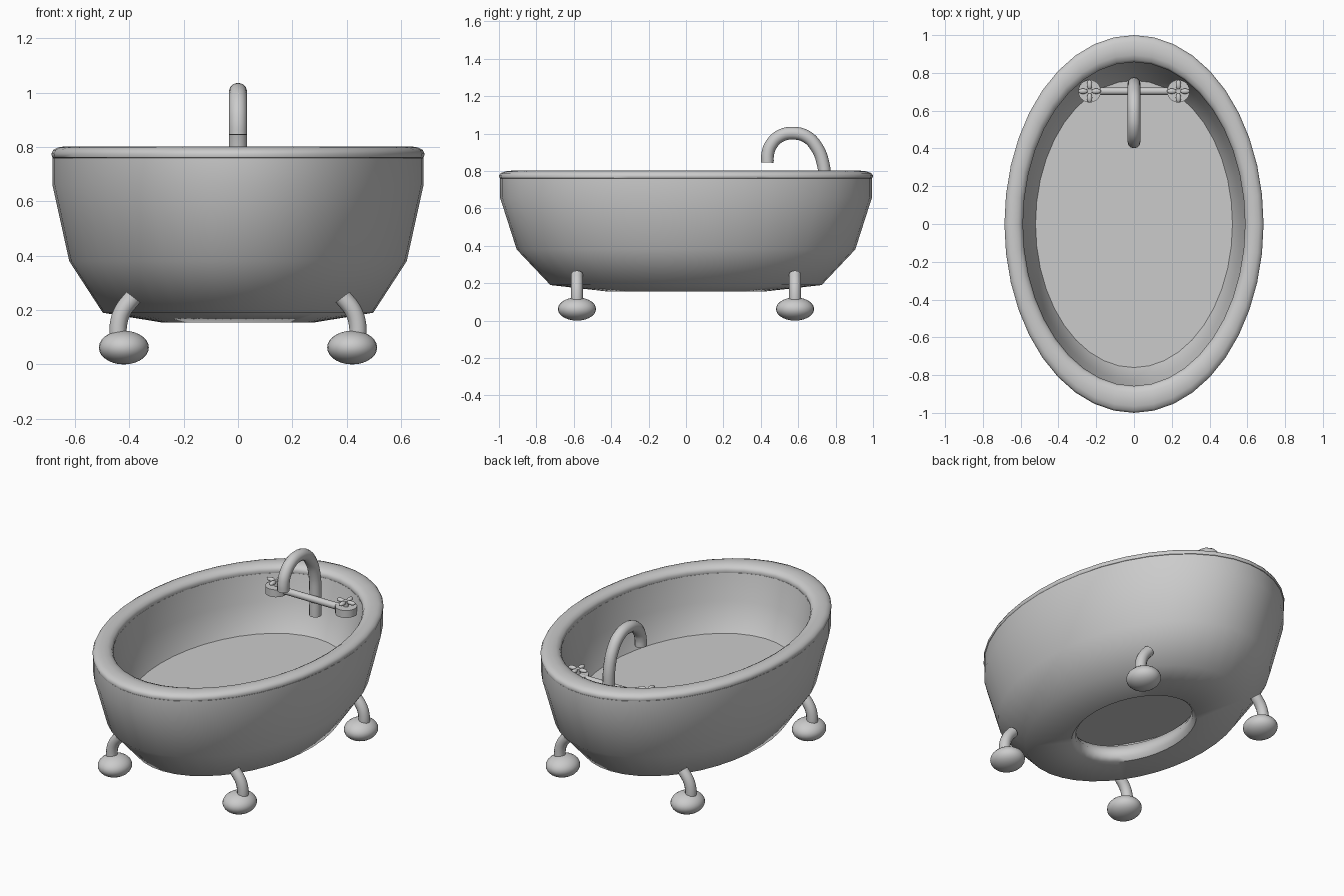
import bpy
import bmesh
import math
from mathutils import Matrix

cube = bpy.data.objects.get("Cube")
if cube:
    bpy.data.objects.remove(cube, do_unlink=True)

RATIO = 0.686   # tub width over tub length
SEGMENTS = 40

grey = bpy.data.materials.new("plain_grey")
grey.use_nodes = True
colour = (0.6, 0.6, 0.6, 1)
grey.diffuse_color = colour
grey.node_tree.nodes["Principled BSDF"].inputs["Base Color"].default_value = colour


def finish(name, mesh, angle=35):
    """Link a mesh, colour it and smooth it with sharp edges kept."""
    mesh.materials.clear()
    mesh.materials.append(grey)
    obj = bpy.data.objects.new(name, mesh)
    bpy.context.collection.objects.link(obj)
    bpy.ops.object.select_all(action="DESELECT")
    obj.select_set(True)
    bpy.context.view_layer.objects.active = obj
    bpy.ops.object.shade_smooth_by_angle(angle=math.radians(angle))
    return obj


def from_bmesh(name, bm, angle=35):
    bmesh.ops.recalc_face_normals(bm, faces=bm.faces)
    mesh = bpy.data.meshes.new(name)
    bm.to_mesh(mesh)
    bm.free()
    return finish(name, mesh, angle)


def oval_lathe(name, profile, angle=35):
    """Sweep a closed (radius, height) profile round an oval."""
    bm = bmesh.new()
    rings = []
    for i in range(SEGMENTS):
        a = 2 * math.pi * i / SEGMENTS
        rings.append([bm.verts.new((r * RATIO * math.cos(a), r * math.sin(a), z))
                      for r, z in profile])
    n = len(profile)
    for i, ring in enumerate(rings):
        after = rings[(i + 1) % SEGMENTS]
        for j in range(n):
            k = (j + 1) % n
            bm.faces.new((ring[j], after[j], after[k], ring[k]))
    return from_bmesh(name, bm, angle)


def tube(name, points, radius):
    """Smooth round tube through the points, with capped ends."""
    curve = bpy.data.curves.new(name + "_path", "CURVE")
    curve.dimensions = "3D"
    curve.bevel_depth = radius
    curve.bevel_resolution = 4
    curve.resolution_u = 5
    curve.use_fill_caps = True
    spline = curve.splines.new("BEZIER")
    spline.bezier_points.add(len(points) - 1)
    for bp, p in zip(spline.bezier_points, points):
        bp.co = p
        bp.handle_left_type = bp.handle_right_type = "AUTO"
    helper = bpy.data.objects.new(name + "_path", curve)
    bpy.context.collection.objects.link(helper)
    graph = bpy.context.evaluated_depsgraph_get()
    mesh = bpy.data.meshes.new_from_object(helper.evaluated_get(graph))
    bpy.data.objects.remove(helper, do_unlink=True)
    return finish(name, mesh)


def ball(bm, centre, size):
    bmesh.ops.create_uvsphere(bm, u_segments=24, v_segments=14, radius=1,
                              matrix=Matrix.Translation(centre) @ Matrix.Diagonal((*size, 1)))


def cylinder(bm, centre, radius, depth):
    bmesh.ops.create_cone(bm, cap_ends=True, segments=24, radius1=radius, radius2=radius,
                          depth=depth, matrix=Matrix.Translation(centre))


# Tub shell: outside wall, open underside with a rounded lip, inside wall
oval_lathe("tub_shell", [
    (0.995, 0.76), (0.995, 0.66), (0.905, 0.38), (0.725, 0.19), (0.415, 0.155),
    (0.39, 0.175), (0.385, 0.21), (0.42, 0.26), (0.64, 0.31), (0.76, 0.43),
    (0.825, 0.6), (0.86, 0.755)], angle=50)

# Rounded rim on top of the wall
oval_lathe("tub_rim", [
    (0.985, 0.757), (0.997, 0.762), (1.0, 0.775), (0.99, 0.789), (0.965, 0.798),
    (0.93, 0.802), (0.895, 0.798), (0.868, 0.787), (0.857, 0.77), (0.862, 0.752)], angle=50)

# Flat floor inside the tub
bm = bmesh.new()
bmesh.ops.create_circle(bm, cap_ends=True, segments=SEGMENTS, radius=0.765,
                        matrix=Matrix.Translation((0, 0, 0.43)) @ Matrix.Diagonal((RATIO, 1, 1, 1)))
from_bmesh("tub_floor", bm)

# Four bent legs on flattened ball feet
for sx, side in ((1, "left"), (-1, "right")):
    for sy, end in ((-1, "front"), (1, "back")):
        y = 0.583 * sy
        tube(f"{end}_{side}_leg", [(0.44 * sx, y, 0.08), (0.44 * sx, y, 0.145),
                                   (0.425 * sx, y, 0.195), (0.385 * sx, y, 0.248)], 0.032)
        bm = bmesh.new()
        ball(bm, (0.42 * sx, y, 0.062), (0.092, 0.102, 0.062))
        from_bmesh(f"{end}_{side}_foot", bm)

# Swan-neck spout
spout = [(0.742, 0.58), (0.744, 0.72), (0.733, 0.84), (0.70, 0.925), (0.645, 0.983),
         (0.57, 1.002), (0.5, 0.985), (0.452, 0.935), (0.437, 0.89), (0.435, 0.845)]
tube("spout", [(0, y, z) for y, z in spout], 0.034)

# Cross bar and the two tap handles
tube("tap_bar", [(-0.235, 0.703, 0.695), (0.235, 0.703, 0.695)], 0.02)
for sx, side in ((1, "left"), (-1, "right")):
    x, y = 0.235 * sx, 0.703
    bm = bmesh.new()
    cylinder(bm, (x, y, 0.69), 0.06, 0.045)
    cylinder(bm, (x, y, 0.725), 0.014, 0.04)
    for i in range(4):
        a = i * math.pi / 2
        dx, dy = math.cos(a), math.sin(a)
        ball(bm, (x + 0.035 * dx, y + 0.035 * dy, 0.74),
             (0.014 + 0.012 * abs(dx), 0.014 + 0.012 * abs(dy), 0.012))
    from_bmesh(f"{side}_tap_handle", bm)
